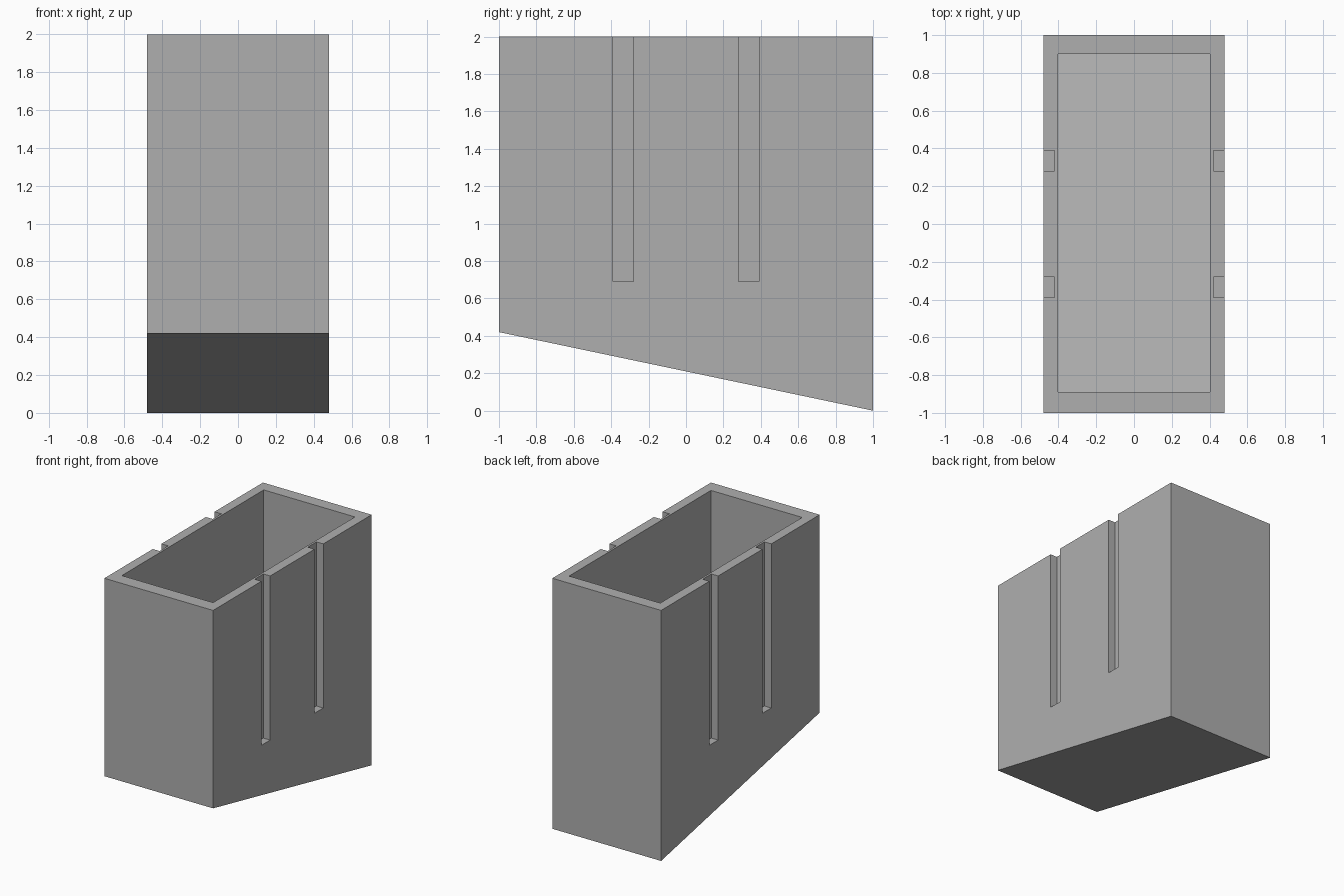
import bpy, bmesh

if "Cube" in bpy.data.objects:
    bpy.data.objects.remove(bpy.data.objects["Cube"])

SLOPE = 0.21  # floor drop per unit of y


def prism(name, half_x, y0, y1, z0, z1, top, x=0.0):
    """Side profile in the YZ plane, extruded along X."""
    bm = bmesh.new()
    profile = [(y0, z0), (y1, z1), (y1, top), (y0, top)]
    face = bm.faces.new([bm.verts.new((x - half_x, y, z)) for y, z in profile])
    ext = bmesh.ops.extrude_face_region(bm, geom=[face])
    verts = [v for v in ext["geom"] if isinstance(v, bmesh.types.BMVert)]
    bmesh.ops.translate(bm, verts=verts, vec=(2 * half_x, 0, 0))
    bmesh.ops.recalc_face_normals(bm, faces=bm.faces)
    mesh = bpy.data.meshes.new(name)
    bm.to_mesh(mesh)
    bm.free()
    obj = bpy.data.objects.new(name, mesh)
    bpy.context.collection.objects.link(obj)
    return obj


def cut(target, cutter):
    mod = target.modifiers.new("cut", 'BOOLEAN')
    mod.operation, mod.solver, mod.object = 'DIFFERENCE', 'EXACT', cutter
    bpy.context.view_layer.objects.active = target
    bpy.ops.object.modifier_apply(modifier=mod.name)
    bpy.data.objects.remove(cutter)


def floor_z(y, thickness=0.0):
    return SLOPE * (1 - y) + thickness


# Outer body with slanted underside
body = prism("slanted_bin", 0.48, -1, 1, floor_z(-1), floor_z(1), 2.0)

# Dark grey finish
grey = bpy.data.materials.new("dark_grey")
grey.diffuse_color = (0.43, 0.43, 0.43, 1)
grey.use_nodes = True
grey.node_tree.nodes["Principled BSDF"].inputs["Base Color"].default_value = grey.diffuse_color
body.data.materials.append(grey)

# Hollow with a floor parallel to the underside
y0, y1 = -0.89, 0.9
cut(body, prism("cavity_cutter", 0.403, y0, y1,
                floor_z(y0, 0.1), floor_z(y1, 0.1), 2.2))

# Two open-topped grooves in each long side
for side in (-1, 1):
    for y in (-0.335, 0.335):
        cut(body, prism("groove_cutter", 0.06, y - 0.055, y + 0.055,
                        0.69, 0.69, 2.2, x=side * 0.48))

# One finish on every face
body.data.materials.clear()
body.data.materials.append(grey)
body.data.polygons.foreach_set("material_index", [0] * len(body.data.polygons))
